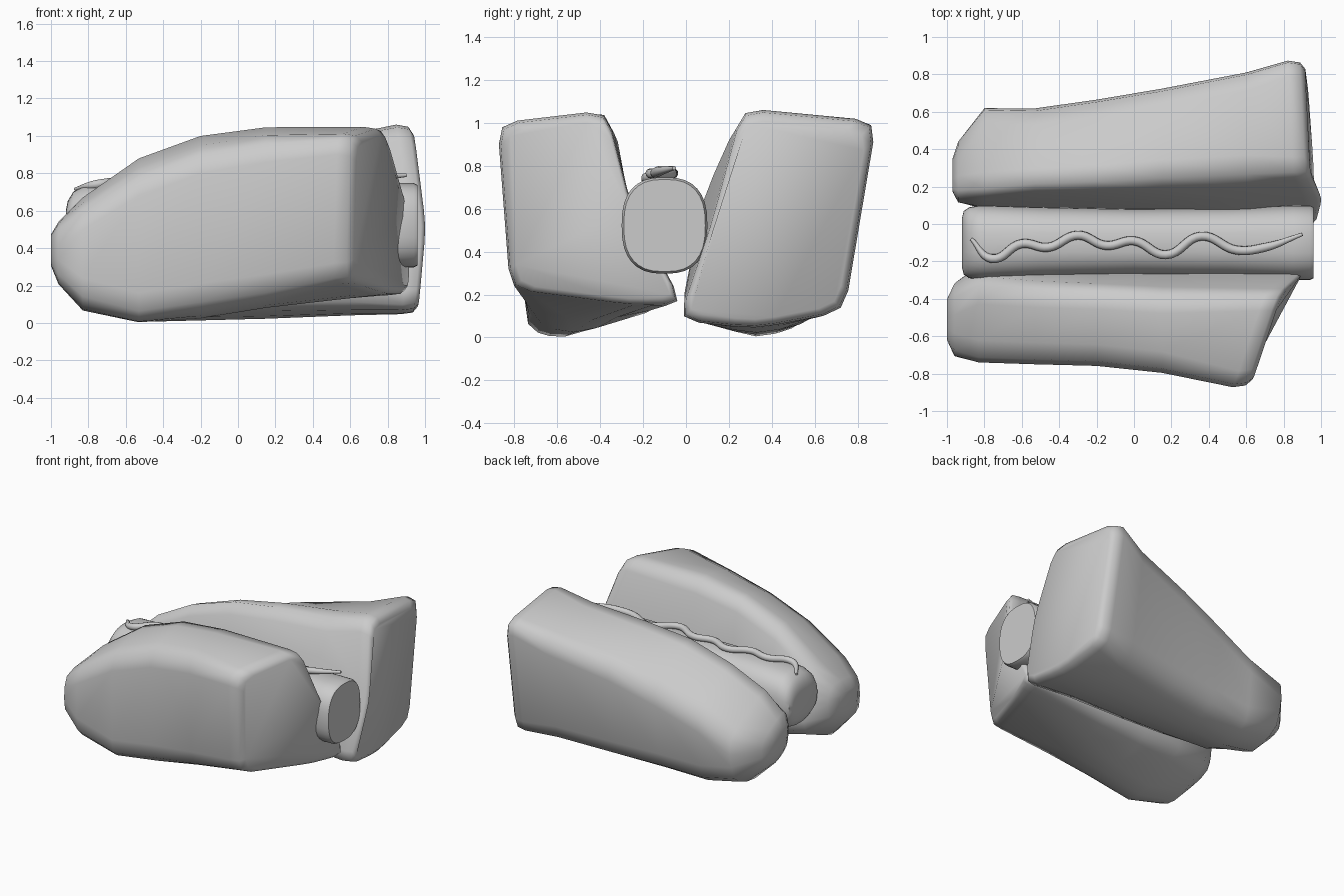
import bpy, bmesh, math
from mathutils import Vector

if "Cube" in bpy.data.objects:
    bpy.data.objects.remove(bpy.data.objects["Cube"])


def smooth(ob, angle):
    bpy.ops.object.select_all(action='DESELECT')
    ob.select_set(True)
    bpy.context.view_layer.objects.active = ob
    if ob.type == 'CURVE':
        bpy.ops.object.convert(target='MESH')
    bpy.ops.object.shade_smooth_by_angle(angle=math.radians(angle))


def loft(rings, name, angle=40):
    bm = bmesh.new()
    vs = [[bm.verts.new(p) for p in r] for r in rings]
    n = len(vs[0])
    for a, b in zip(vs, vs[1:]):
        for i in range(n):
            j = (i + 1) % n
            bm.faces.new((a[i], a[j], b[j], b[i]))
    bm.faces.new(vs[0])
    bm.faces.new(vs[-1])
    bmesh.ops.recalc_face_normals(bm, faces=bm.faces)
    me = bpy.data.meshes.new(name)
    bm.to_mesh(me)
    bm.free()
    ob = bpy.data.objects.new(name, me)
    bpy.context.collection.objects.link(ob)
    smooth(ob, angle)


def round_corners(pts, d=0.12):
    # replace every corner by a three-point arc
    out = []
    n = len(pts)
    for i, p in enumerate(pts):
        a, b = pts[i - 1] - p, pts[(i + 1) % n] - p
        pa = p + a.normalized() * min(d, a.length * 0.35)
        pb = p + b.normalized() * min(d, b.length * 0.35)
        out += [pa, (pa + pb) * 0.23 + p * 0.54, pb]
    return out


def inset(ring, s):
    c = sum(ring, Vector()) / len(ring)
    return [c + (p - c) * s for p in ring]


def bun(name, stations, end):
    # section corners: outer bottom, outer top, inner top, inner middle, inner bottom, keel
    rings = [round_corners([Vector((x, y, z)) for y, z in sec]) for x, sec in stations]
    last = round_corners([Vector(p) for p in end], 0.1)
    rings.append([p - Vector((0.09, 0, 0)) for p in last])
    rings.append([p - Vector((0.025, 0, 0)) for p in inset(last, 0.98)])
    rings.append(inset(last, 0.91))
    loft(rings, name, 85)


# front bun half, with its slanted right end
bun("front_bun", [
    (-1.00, [(-.62, .33), (-.62, .46), (-.42, .48), (-.40, .42), (-.42, .34), (-.52, .30)]),
    (-0.96, [(-.71, .24), (-.70, .52), (-.37, .55), (-.31, .42), (-.35, .26), (-.55, .20)]),
    (-0.83, [(-.74, .12), (-.74, .62), (-.31, .69), (-.22, .45), (-.22, .20), (-.57, .05)]),
    (-0.53, [(-.75, .04), (-.75, .80), (-.33, .91), (-.24, .50), (-.12, .16), (-.58, -.01)]),
    (-0.20, [(-.75, .09), (-.76, .92), (-.34, 1.03), (-.25, .55), (-.07, .15), (-.53, .01)]),
    (0.15, [(-.77, .14), (-.80, .98), (-.36, 1.07), (-.25, .55), (-.05, .15), (-.44, .07)]),
], [(.60, -.82, .22), (.62, -.88, 1.00), (.79, -.37, 1.06), (.92, -.25, .60),
    (.93, -.01, .15), (.83, -.25, .145)])

# back bun half, wider towards its right end, outer top edge falling straight to the left
bun("back_bun", [
    (-0.97, [(.35, .30), (.35, .40), (.18, .48), (.17, .42), (.18, .34), (.26, .28)]),
    (-0.94, [(.44, .23), (.44, .42), (.16, .57), (.11, .42), (.13, .27), (.27, .19)]),
    (-0.80, [(.58, .13), (.64, .47), (.17, .71), (.10, .45), (.07, .20), (.31, .04)]),
    (-0.53, [(.58, .07), (.63, .57), (.20, .86), (.10, .50), (.03, .10), (.33, -.01)]),
    (-0.20, [(.60, .08), (.68, .70), (.21, .96), (.09, .55), (.00, .09), (.33, .00)]),
    (0.15, [(.64, .09), (.74, .82), (.23, 1.00), (.08, .60), (-.02, .09), (.33, .01)]),
    (0.60, [(.69, .11), (.83, .93), (.25, 1.03), (.08, .65), (-.03, .09), (.32, .03)]),
], [(.93, .74, .12), (.91, .89, 1.01), (.94, .26, 1.07), (1.01, .11, .52),
    (.97, -.04, .08), (.96, .32, .04)])


# sausage: superellipse sections along x
def oval(x, ry, rz, n=32):
    ring = []
    for i in range(n):
        a = 2 * math.pi * i / n
        c, s = math.cos(a), math.sin(a)
        ring.append((x, -0.1 + ry * math.copysign(abs(c) ** 0.78, c),
                     0.522 + rz * math.copysign(abs(s) ** 0.78, s)))
    return ring


loft([oval(*r) for r in [
    (-.92, .13, .08), (-.91, .17, .13), (-.88, .19, .18), (-.82, .20, .21),
    (-.5, .19, .225), (0, .18, .225), (.5, .185, .225), (.85, .20, .225),
    (.94, .20, .225), (.96, .19, .215), (.96, .17, .195)]], "sausage")

# sauce: wavy tapered tube along the top
path = [(-.87, -.08, .715), (-.76, -.185, .74), (-.60, -.105, .76), (-.46, -.125, .765),
        (-.30, -.06, .765), (-.15, -.115, .765), (0, -.09, .765), (.17, -.165, .765),
        (.36, -.065, .765), (.55, -.14, .765), (.70, -.125, .775), (.90, -.055, .79)]
cu = bpy.data.curves.new("sauce", 'CURVE')
cu.dimensions = '3D'
cu.bevel_depth = 0.024
cu.bevel_resolution = 3
cu.resolution_u = 8
cu.use_fill_caps = True
sp = cu.splines.new('BEZIER')
sp.bezier_points.add(len(path) - 1)
for i, (bp, p) in enumerate(zip(sp.bezier_points, path)):
    bp.co = p
    bp.handle_left_type = bp.handle_right_type = 'AUTO'
    bp.radius = 0.4 if i in (0, len(path) - 1) else 1.0
sauce = bpy.data.objects.new("sauce", cu)
bpy.context.collection.objects.link(sauce)
smooth(sauce, 60)
